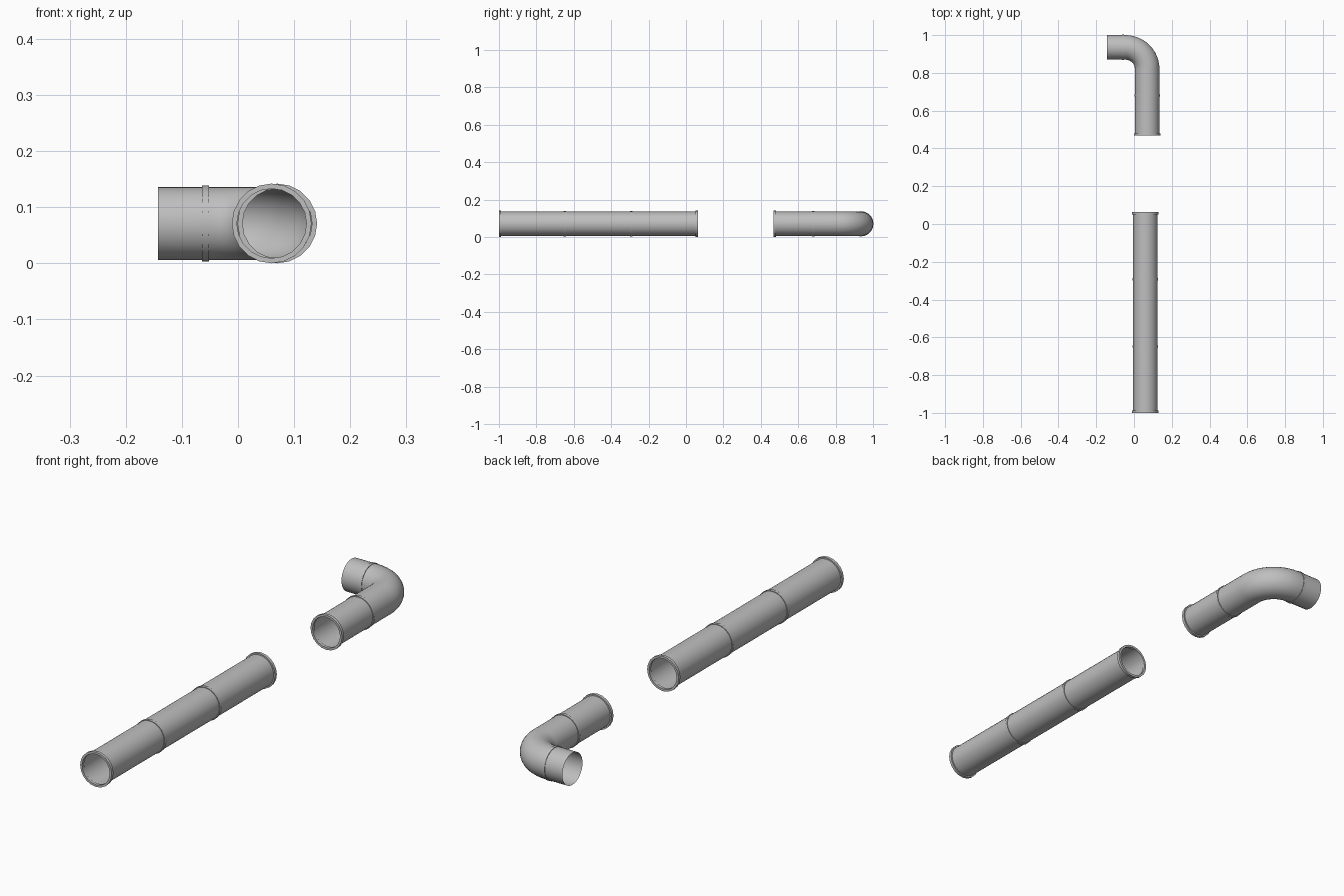
import bpy, bmesh
from math import sin, cos, pi, radians
from mathutils import Vector

cube = bpy.data.objects.get("Cube")
if cube:
    bpy.data.objects.remove(cube)

steel = bpy.data.materials.new("grey_metal")
steel.use_nodes = True
GREY = (0.52, 0.52, 0.52, 1)
steel.diffuse_color = GREY
steel.node_tree.nodes["Principled BSDF"].inputs["Base Color"].default_value = GREY

AXIS_Z = 0.071
PIPE_R = 0.065
SIDES = 32


def loft(name, sections, closed=False, sides=SIDES):
    """Skin circles given as (x, y, heading, radius)."""
    bm = bmesh.new()
    loops = []
    for x, y, heading, r in sections:
        centre = Vector((x, y, AXIS_Z))
        across = Vector((sin(heading), -cos(heading), 0))
        up = Vector((0, 0, 1))
        loops.append([bm.verts.new(centre + r * (across * cos(a) + up * sin(a)))
                      for a in (2 * pi * i / sides for i in range(sides))])
    pairs = list(zip(loops, loops[1:]))
    if closed:
        pairs.append((loops[-1], loops[0]))
    for a, b in pairs:
        for i in range(sides):
            j = (i + 1) % sides
            bm.faces.new((a[i], a[j], b[j], b[i]))
    if closed:
        bmesh.ops.recalc_face_normals(bm, faces=bm.faces)
    mesh = bpy.data.meshes.new(name)
    bm.to_mesh(mesh)
    bm.free()
    mesh.materials.append(steel)
    obj = bpy.data.objects.new(name, mesh)
    bpy.context.collection.objects.link(obj)
    bpy.ops.object.select_all(action='DESELECT')
    obj.select_set(True)
    bpy.context.view_layer.objects.active = obj
    bpy.ops.object.shade_smooth_by_angle(angle=radians(35))
    return obj


def collar(name, x, y, heading, outer, inner, width):
    """Rectangular-section band around a pipe."""
    dx, dy = cos(heading) * width / 2, sin(heading) * width / 2
    loft(name, [(x + s * dx, y + s * dy, heading, r)
                for s, r in ((-1, inner), (-1, outer), (1, outer), (1, inner))],
         closed=True, sides=20)


NORTH, WEST = pi / 2, pi

# Straight pipe with end flanges and two joint bands
X1 = 0.06
loft("straight_pipe", [(X1, -0.999, NORTH, PIPE_R), (X1, 0.062, NORTH, PIPE_R)])
for i, y in enumerate((-0.994, 0.057)):
    collar(f"straight_flange_{i + 1}", X1, y, NORTH, 0.071, 0.062, 0.012)
for i, y in enumerate((-0.648, -0.293)):
    collar(f"straight_band_{i + 1}", X1, y, NORTH, 0.068, 0.063, 0.012)

# Elbow pipe: straight leg, quarter bend, short outlet
X2, BEND_R = 0.07, 0.115
CX, CY = X2 - BEND_R, 0.82
path = [(X2, 0.469, NORTH, PIPE_R)]
for i in range(13):
    a = pi / 2 * i / 12
    path.append((CX + BEND_R * cos(a), CY + BEND_R * sin(a), a + NORTH, PIPE_R))
path.append((-0.143, CY + BEND_R, WEST, PIPE_R))
loft("elbow_pipe", path)
collar("elbow_flange", X2, 0.474, NORTH, 0.071, 0.062, 0.012)
collar("elbow_leg_band", X2, 0.68, NORTH, 0.068, 0.063, 0.012)
collar("elbow_outlet_band", -0.058, CY + BEND_R, WEST, 0.0675, 0.063, 0.012)
